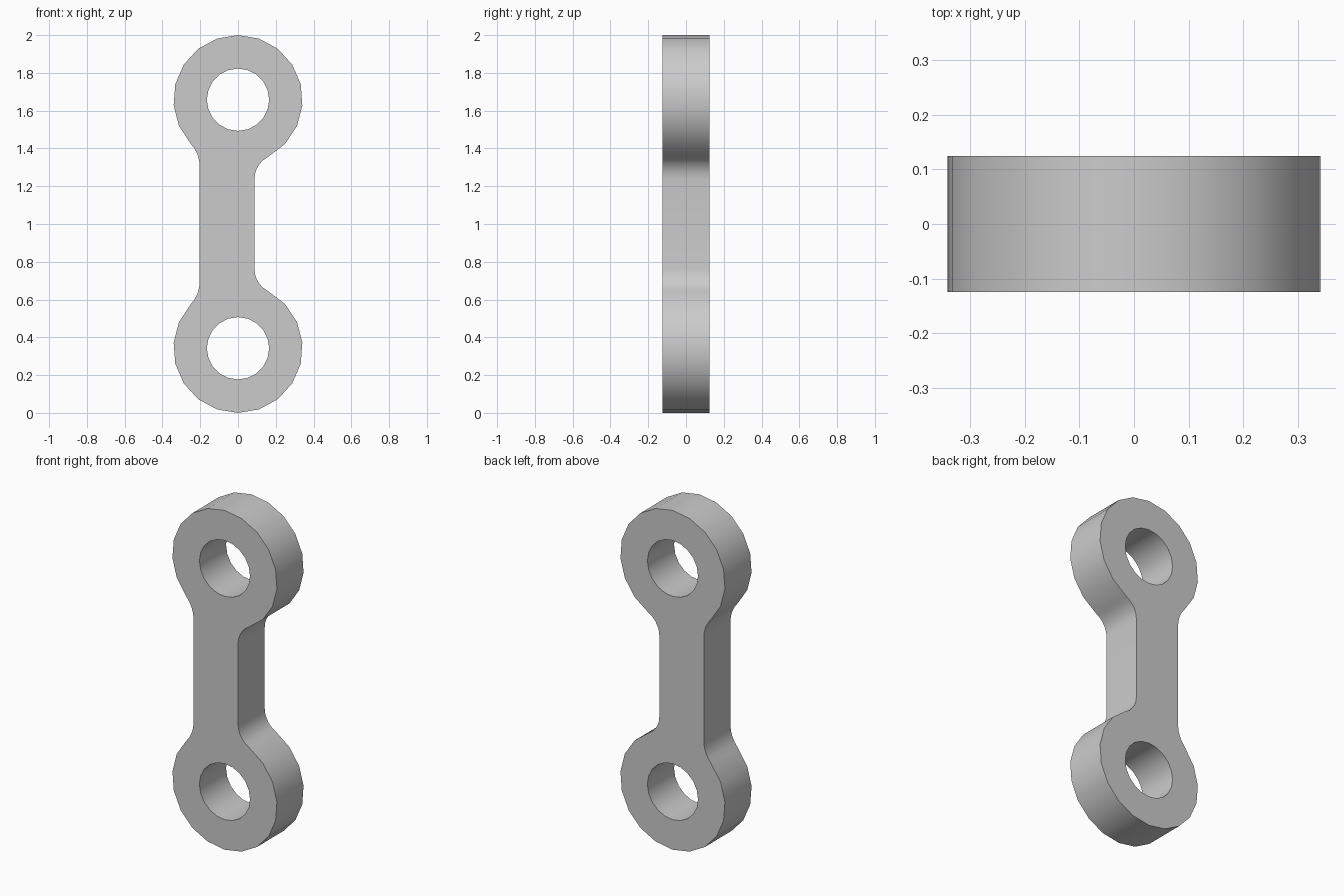
import bpy, bmesh, math

cube = bpy.data.objects.get("Cube")
if cube:
    bpy.data.objects.remove(cube, do_unlink=True)

MID = 1.0                       # mirror height
RING, HOLE, EYE_Z = 0.342, 0.165, 1.658
HALF = 0.124                    # half thickness
BAR_RIGHT, BAR_LEFT = 0.087, 0.203


def arc(cx, cz, r, start, end, n):
    """Points along an arc, both ends included, angles in radians."""
    steps = [start + (end - start) * i / n for i in range(n + 1)]
    return [(cx + r * math.cos(a), cz + r * math.sin(a)) for a in steps]


def fillet(edge, r):
    """Centre of the fillet between a bar edge and the ring, and its tangent angle."""
    x = edge + r
    drop = math.sqrt((RING + r) ** 2 - x ** 2)
    return x, EYE_Z - drop, math.atan2(drop, x)


# Upper half of the outline, from the right bar edge round to the left one
rr, rl = 0.133, 0.177
xr, zr, ar = fillet(BAR_RIGHT, rr)
xl, zl, al = fillet(BAR_LEFT, rl)
top = math.pi / 2
upper = arc(xr, zr, rr, math.pi, math.pi - ar, 5)
upper += arc(0, EYE_Z, RING, -ar, top, 8)[1:]
upper += arc(0, EYE_Z, RING, top, math.pi + al, 7)[1:]
upper += arc(-xl, zl, rl, al, 0, 4)[1:]
lower = [(x, 2 * MID - z) for x, z in reversed(upper)]

eye = arc(0, EYE_Z, HOLE, 0, 2 * math.pi, 20)[:-1]
loops = [upper + lower, eye, [(x, 2 * MID - z) for x, z in eye]]

# Fill the profile around the two eyes and extrude it through the thickness
bm = bmesh.new()
edges = []
for loop in loops:
    vs = [bm.verts.new((x, -HALF, z)) for x, z in loop]
    edges += [bm.edges.new((v, vs[i - 1])) for i, v in enumerate(vs)]
bmesh.ops.triangle_fill(bm, edges=edges, use_beauty=True)
result = bmesh.ops.extrude_face_region(bm, geom=bm.faces[:], use_keep_orig=True)
moved = [g for g in result["geom"] if isinstance(g, bmesh.types.BMVert)]
bmesh.ops.translate(bm, verts=moved, vec=(0, 2 * HALF, 0))
bmesh.ops.recalc_face_normals(bm, faces=bm.faces[:])

mesh = bpy.data.meshes.new("link_plate")
bm.to_mesh(mesh)
bm.free()
link = bpy.data.objects.new("link_plate", mesh)
bpy.context.collection.objects.link(link)

# Plain grey
grey = bpy.data.materials.new("light_grey")
grey.use_nodes = True
colour = (0.6, 0.6, 0.6, 1)
grey.diffuse_color = colour
grey.node_tree.nodes["Principled BSDF"].inputs["Base Color"].default_value = colour
mesh.materials.append(grey)

# Smooth rims, sharp face borders
bpy.ops.object.select_all(action="DESELECT")
link.select_set(True)
bpy.context.view_layer.objects.active = link
bpy.ops.object.shade_smooth_by_angle(angle=math.radians(35))
